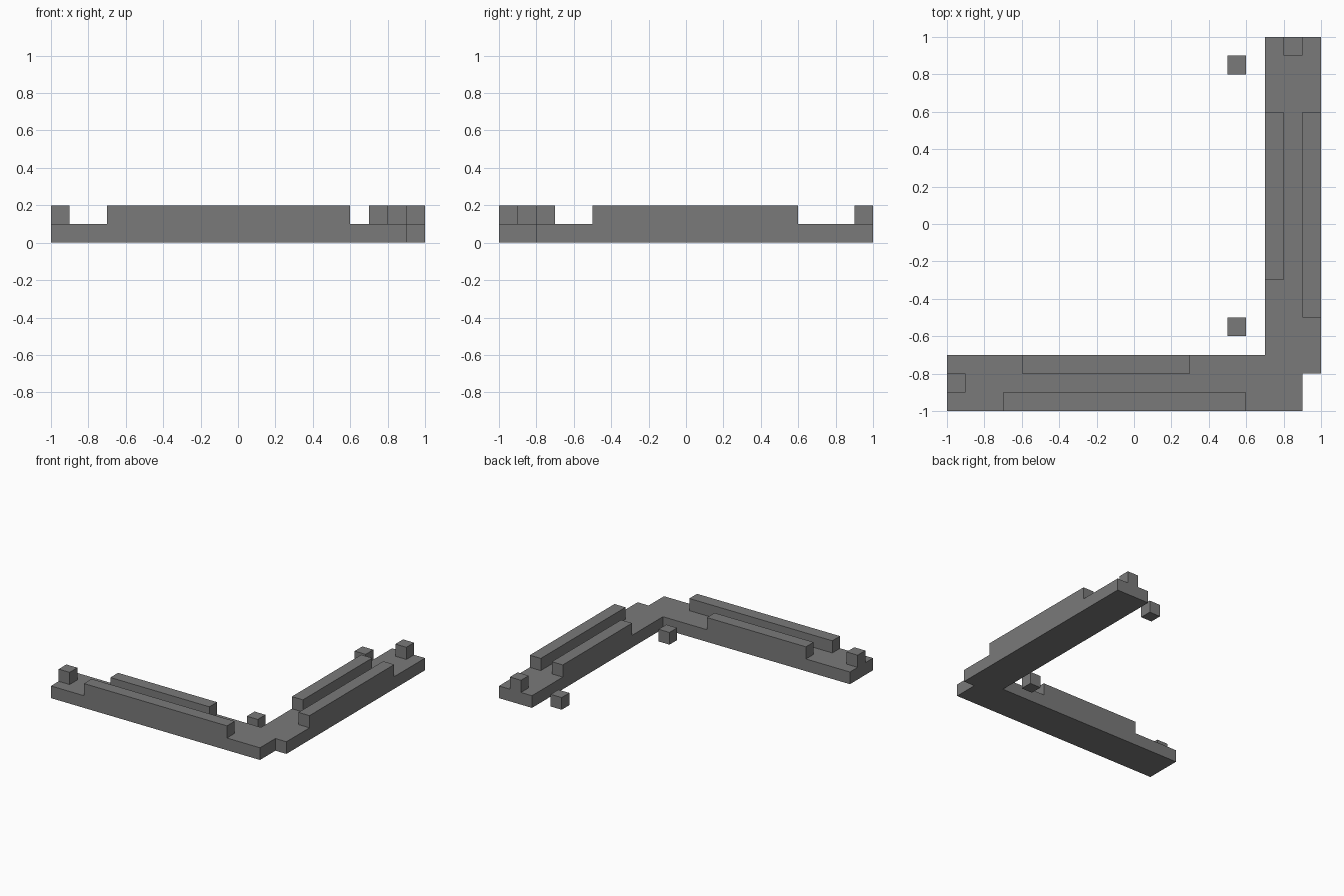
import bpy
import bmesh

cube = bpy.data.objects.get("Cube")
if cube:
    bpy.data.objects.remove(cube, do_unlink=True)

grey = bpy.data.materials.new("stone_grey")
grey.use_nodes = True
colour = (0.195, 0.195, 0.195, 1)
grey.diffuse_color = colour
grey.node_tree.nodes["Principled BSDF"].inputs["Base Color"].default_value = colour

UNIT = 0.1  # thickness of the floor slab and height of everything on it


def prism(name, outline, bottom):
    """Extrude a flat outline upwards by one unit."""
    bm = bmesh.new()
    face = bm.faces.new([bm.verts.new((x, y, bottom)) for x, y in outline])
    top = bmesh.ops.extrude_face_region(bm, geom=[face])["geom"]
    verts = [v for v in top if isinstance(v, bmesh.types.BMVert)]
    bmesh.ops.translate(bm, verts=verts, vec=(0, 0, UNIT))
    bmesh.ops.recalc_face_normals(bm, faces=bm.faces)
    mesh = bpy.data.meshes.new(name)
    bm.to_mesh(mesh)
    bm.free()
    mesh.materials.append(grey)
    obj = bpy.data.objects.new(name, mesh)
    bpy.context.collection.objects.link(obj)
    return obj


def block(name, x0, x1, y0, y1, bottom):
    return prism(name, [(x0, y0), (x1, y0), (x1, y1), (x0, y1)], bottom)


# L-shaped walkway with a notched outer corner
prism("walkway", [(-1, -1), (0.9, -1), (0.9, -0.8), (1, -0.8),
                  (1, 1), (0.7, 1), (0.7, -0.7), (-1, -0.7)], 0)

# Low walls along both edges of each arm
block("front_outer_wall", -0.7, 0.6, -1, -0.9, UNIT)
block("front_inner_wall", -0.6, 0.3, -0.8, -0.7, UNIT)
block("left_outer_wall", 0.9, 1, -0.5, 0.6, UNIT)
block("left_inner_wall", 0.7, 0.8, -0.3, 0.6, UNIT)

# End posts on the walkway
block("front_end_post", -1, -0.9, -0.9, -0.8, UNIT)
block("left_end_post", 0.8, 0.9, 0.9, 1, UNIT)

# Loose blocks beside the walkway
block("back_loose_block", 0.5, 0.6, 0.8, 0.9, 0)
block("corner_loose_block", 0.5, 0.6, -0.6, -0.5, 0)
